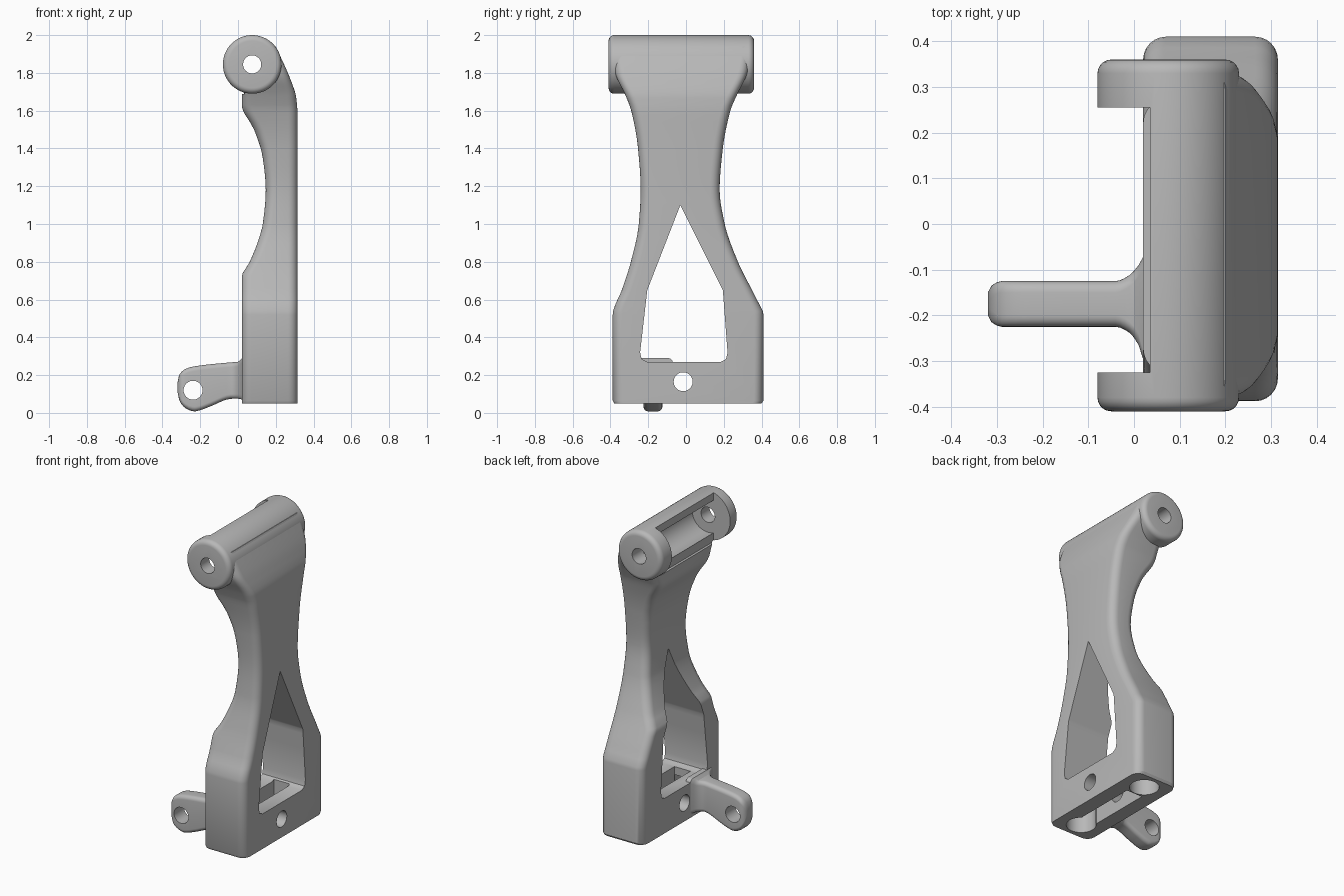
import bpy, bmesh, math
from mathutils import Vector, Matrix

if "Cube" in bpy.data.objects:
    bpy.data.objects.remove(bpy.data.objects["Cube"])

GREY = (0.48, 0.48, 0.48, 1)
mat = bpy.data.materials.new("plain grey")
mat.use_nodes = True
mat.diffuse_color = GREY
mat.node_tree.nodes["Principled BSDF"].inputs["Base Color"].default_value = GREY


def make(name, bm):
    bmesh.ops.recalc_face_normals(bm, faces=bm.faces)
    me = bpy.data.meshes.new(name)
    bm.to_mesh(me)
    bm.free()
    me.materials.append(mat)
    ob = bpy.data.objects.new(name, me)
    bpy.context.collection.objects.link(ob)
    return ob


def curve(keys, t):
    """Smooth interpolation that never overshoots its keys."""
    if t <= keys[0][0]:
        return keys[0][1]
    if t >= keys[-1][0]:
        return keys[-1][1]
    s = [(b[1] - a[1]) / (b[0] - a[0]) for a, b in zip(keys, keys[1:])]
    m = [s[0]] + [2 * a * b / (a + b) if a * b > 0 else 0 for a, b in zip(s, s[1:])] + [s[-1]]
    i = next(k for k in range(len(s)) if t <= keys[k + 1][0])
    h = keys[i + 1][0] - keys[i][0]
    u = (t - keys[i][0]) / h
    a, b = keys[i][1], keys[i + 1][1]
    return (a * (1 + 2 * u) * (1 - u) ** 2 + b * u * u * (3 - 2 * u)
            + h * u * (1 - u) * (m[i] * (1 - u) - m[i + 1] * u))


def loft(name, stations, sides, radius, place):
    """Skin rounded rectangles; sides = lo/hi keys for both section axes."""
    bm = bmesh.new()
    rings = []
    for t in stations:
        a0, a1, b0, b1 = (curve(k, t) for k in sides)
        r = min(radius, 0.45 * (a1 - a0), 0.45 * (b1 - b0))
        corners = [(a1 - r, b1 - r), (a0 + r, b1 - r), (a0 + r, b0 + r), (a1 - r, b0 + r)]
        ring = []
        for q, (a, b) in enumerate(corners):
            for k in range(7):
                ang = (q + k / 6) * math.pi / 2
                ring.append(bm.verts.new(place(t, a + r * math.cos(ang), b + r * math.sin(ang))))
        rings.append(ring)
    for r0, r1 in zip(rings, rings[1:]):
        for i in range(len(r0)):
            j = (i + 1) % len(r0)
            bm.faces.new((r0[i], r0[j], r1[j], r1[i]))
    bm.faces.new(rings[0])
    bm.faces.new(rings[-1])
    return make(name, bm)


def cylinder(name, axis, centre, r, length, bevel=0):
    bm = bmesh.new()
    rot = Vector((0, 0, 1)).rotation_difference(Vector(axis)).to_matrix().to_4x4()
    bmesh.ops.create_cone(bm, cap_ends=True, segments=64, radius1=r, radius2=r, depth=length,
                          matrix=Matrix.Translation(centre) @ rot)
    if bevel:
        rim = [e for e in bm.edges if any(len(f.verts) > 4 for f in e.link_faces)]
        bmesh.ops.bevel(bm, geom=rim, offset=bevel, segments=5, profile=0.5, affect='EDGES')
    return make(name, bm)


def box(name, lo, hi):
    bm = bmesh.new()
    lo, hi = Vector(lo), Vector(hi)
    bmesh.ops.create_cube(bm, size=1, matrix=Matrix.Translation((lo + hi) / 2)
                          @ Matrix.Diagonal((*(hi - lo), 1)))
    return make(name, bm)


def cut(ob, cutters):
    for c in cutters:
        mod = ob.modifiers.new("cut", 'BOOLEAN')
        mod.operation, mod.solver, mod.object = 'DIFFERENCE', 'EXACT', c
        bpy.context.view_layer.objects.active = ob
        bpy.ops.object.modifier_apply(modifier=mod.name)


# Frame: waisted upright, skinned upward
x_lo = [(.05, .02), (.72, .02), (.8, .062), (.9, .103), (1.0, .131), (1.18, .147),
        (1.35, .131), (1.5, .085), (1.63, .02), (1.73, .02), (1.85, .055)]
x_hi = [(.05, .315), (1.58, .315), (1.67, .308), (1.76, .28), (1.94, .2)]
y_lo = [(.05, -.38), (.065, -.388), (.52, -.388), (.65, -.34), (.8, -.292), (1.0, -.25),
        (1.18, -.24), (1.4, -.254), (1.6, -.29), (1.68, -.32), (1.8, -.375), (1.9, -.39)]
y_hi = [(.05, .4), (.065, .41), (.52, .41), (.6, .375), (.8, .275), (1.0, .205),
        (1.18, .178), (1.4, .195), (1.6, .235), (1.68, .268), (1.8, .325), (1.9, .345)]
levels = sorted({k[0] for k in x_lo + x_hi + y_lo + y_hi} | {.54 + .04 * i for i in range(35)})
frame = loft("frame", levels, (x_lo, x_hi, y_lo, y_hi), .05, lambda t, a, b: (a, b, t))

# Pivot head: barrel with rounded ends
AXIS = (.075, -.025, 1.845)
head = cylinder("pivot_head", (0, 1, 0), AXIS, .155, .77, .03)

# Lever: flat arm flaring into the frame
z_lo = [(-.32, .11), (-.312, .07), (-.29, .035), (-.26, .015), (-.23, .008), (-.2, .014),
        (-.15, .033), (-.03, .075), (.0, .075), (.05, .06)]
z_hi = [(-.32, .16), (-.312, .2), (-.29, .225), (-.26, .24), (-.2, .251), (-.03, .268),
        (0, .27), (.02, .288), (.05, .29)]
w_lo = [(-.32, -.2), (-.312, -.215), (-.29, -.225), (-.04, -.225), (-.01, -.238),
        (.01, -.265), (.03, -.32), (.05, -.325)]
w_hi = [(-.32, -.15), (-.312, -.135), (-.29, -.125), (-.04, -.125), (-.01, -.112),
        (.01, -.09), (.02, -.072), (.05, -.07)]
spans = sorted({k[0] for k in z_lo + z_hi + w_lo + w_hi} | {-.3 + .02 * i for i in range(17)})
lever = loft("lever", spans, (w_lo, w_hi, z_lo, z_hi), .025, lambda t, a, b: (t, a, b))

# Window cutter: tall pointed opening with rounded lower corners
outline = [(-.03, 1.1), (-.205, .65), (-.243, .32), (-.235, .285), (-.205, .27),
           (.185, .27), (.212, .285), (.22, .32), (.195, .65)]
bm = bmesh.new()
face = bm.faces.new([bm.verts.new((-.2, y, z)) for y, z in outline])
ext = bmesh.ops.extrude_face_region(bm, geom=[face])
bmesh.ops.translate(bm, vec=(.8, 0, 0), verts=[v for v in ext["geom"] if isinstance(v, bmesh.types.BMVert)])
window = make("window_cutter", bm)

# Hole, slot and pocket cutters
front_hole = cylinder("hole_cutter", (1, 0, 0), (.2, -.015, .165), .05, .8)
sockets = [cylinder("socket_cutter", (0, 0, 1), (.167, .01 + s * .28, .1), .085, .24) for s in (-1, 1)]
slot = box("slot_cutter", (.11, -.2, -.1), (.22, .2, .4))
pin_hole = cylinder("pin_cutter", (0, 1, 0), AXIS, .048, 1.2)
lever_hole = cylinder("lever_hole_cutter", (0, 1, 0), (-.238, -.175, .12), .05, .4)
pocket = box("pocket_cutter", (-.3, -.325, 1.688), (.035, .255, 2.2))
barrel = cylinder("barrel_cutter", (0, 1, 0), (AXIS[0], -.035, AXIS[2]), .11, .58)

cut(frame, [window, front_hole, slot, *sockets, pin_hole, pocket, barrel])
cut(head, [pin_hole, pocket, barrel])
cut(lever, [lever_hole])
for c in [window, front_hole, slot, *sockets, pin_hole, lever_hole, pocket, barrel]:
    bpy.data.objects.remove(c)

# Smooth shading with crisp edges
bpy.ops.object.select_all(action='DESELECT')
for ob in (frame, head, lever):
    ob.select_set(True)
bpy.context.view_layer.objects.active = frame
bpy.ops.object.shade_smooth_by_angle(angle=math.radians(30))
